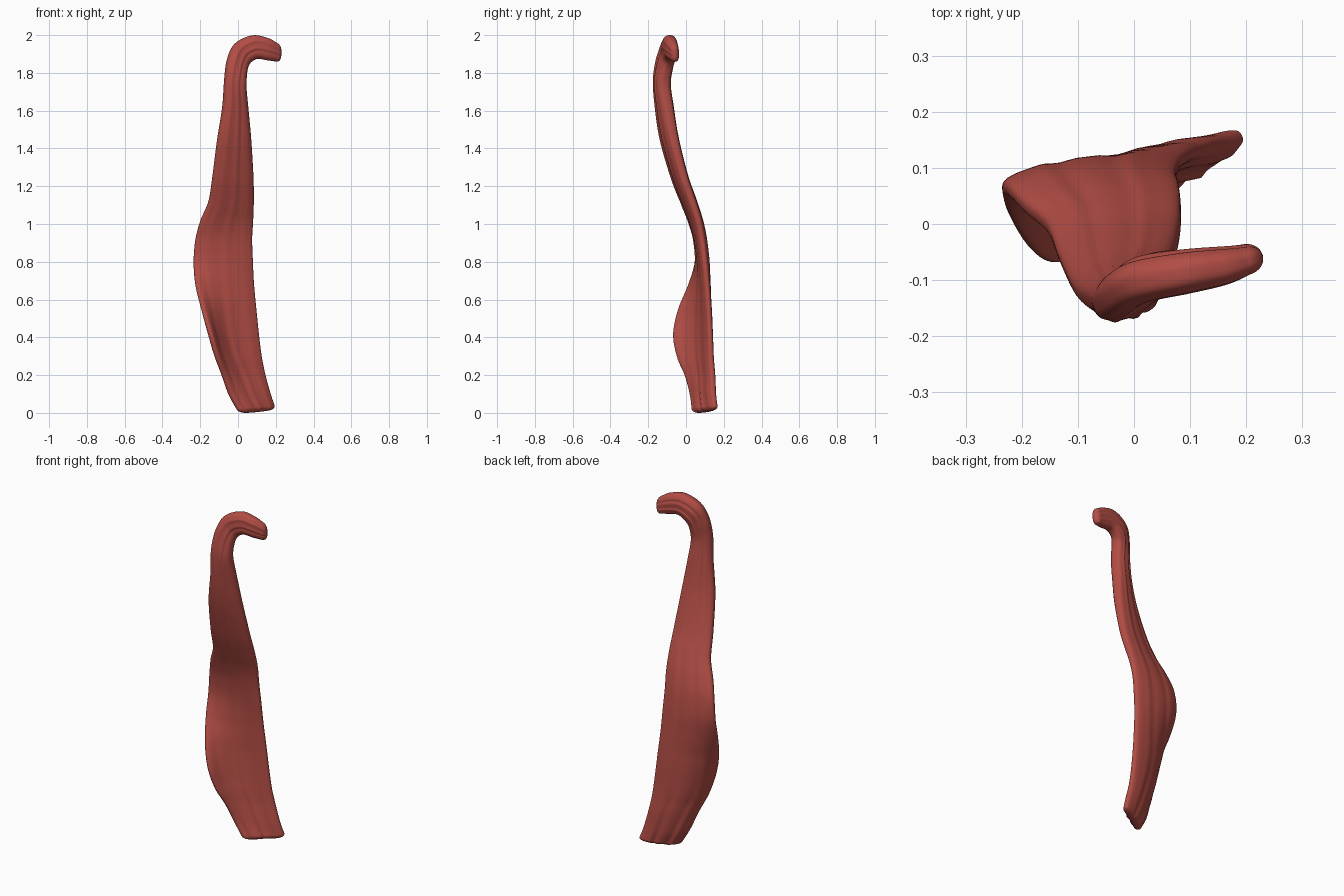
import bpy
import math
from mathutils import Vector

cube = bpy.data.objects.get("Cube")
if cube:
    bpy.data.objects.remove(cube, do_unlink=True)

# Strap stations from foot to hook: one edge (x, y, z), other edge (x, y, z), half thickness
STATIONS = [
    (-.002, .036, .03, .191, .158, .05, .028),
    (-.045, .025, .11, .172, .148, .11, .03),
    (-.078, -.005, .21, .145, .142, .21, .03),
    (-.112, -.048, .31, .125, .134, .31, .03),
    (-.145, -.068, .43, .11, .129, .43, .03),
    (-.185, -.04, .56, .097, .122, .56, .03),
    (-.222, .018, .69, .085, .112, .69, .03),
    (-.234, .06, .81, .079, .1, .81, .031),
    (-.225, .06, .93, .075, .085, .93, .032),
    (-.198, .032, 1.03, .08, .066, 1.03, .033),
    (-.156, -.006, 1.13, .083, .034, 1.13, .035),
    (-.135, -.058, 1.26, .081, -.01, 1.26, .036),
    (-.108, -.116, 1.46, .068, -.06, 1.46, .039),
    (-.08, -.14, 1.63, .051, -.09, 1.63, .041),
    (-.07, -.146, 1.78, .042, -.11, 1.74, .041),
    (-.052, -.134, 1.89, .045, -.096, 1.82, .041),
    (-.01, -.11, 1.97, .06, -.083, 1.86, .04),
    (.08, -.09, 2.01, .1, -.08, 1.885, .038),
    (.16, -.077, 1.995, .155, -.072, 1.878, .033),
    (.203, -.067, 1.972, .197, -.06, 1.872, .026),
]
STEPS = 8       # rings between neighbouring stations
SIDES = 72      # points around each ring
CAP = 7         # rings in each rounded end
SKEW = 0.35     # moves the fold toward the front edge


def spline(p0, p1, p2, p3, t):
    """Smooth interpolation between p1 and p2."""
    return 0.5 * (2 * p1 + (p2 - p0) * t
                  + (2 * p0 - 5 * p1 + 4 * p2 - p3) * t * t
                  + (3 * p1 - p0 - 3 * p2 + p3) * t ** 3)


def resample(stations):
    rows = []
    last = len(stations) - 1
    for i in range(last):
        near = [stations[min(max(i + k, 0), last)] for k in (-1, 0, 1, 2)]
        for step in range(STEPS):
            rows.append([spline(*values, step / STEPS) for values in zip(*near)])
    rows.append(list(stations[last]))
    return rows


def power(value, exponent):
    return math.copysign(abs(value) ** exponent, value)


def fibres(s, back, z):
    """Lengthwise grooves that deepen toward the foot."""
    depth = 0.06 + 0.1 * math.exp(-z / 0.15)
    phase = 1.3 if back else 0
    wave = math.sin(11 * s + phase + 0.6 * z) + 0.5 * math.sin(19 * s - phase)
    return 1 + depth * wave * (1 - s * s)


def ring(row, tangent, scale=1, shift=0):
    """Rounded strip section, bowed backward where the edge folds forward."""
    a, b, thick = Vector(row[:3]), Vector(row[3:6]), row[6]
    middle, half = (a + b) / 2, (b - a) / 2
    across = half.normalized()
    normal = tangent.cross(half).normalized()
    bow = 0.06 * math.exp(-((middle.z - 0.43) / 0.27) ** 2)
    # Keep the outer edge rounded as the ends close
    width = max(half.length - thick * (1 - scale), half.length * scale * 0.7)
    width *= scale ** 0.25
    points = []
    for k in range(SIDES):
        angle = math.tau * k / SIDES
        s = power(math.cos(angle), 0.85)
        side = power(math.sin(angle), 0.7)
        rise = bow * (1 - s * s) * (1 - SKEW * s)
        slant = bow * (2 * s * (1 - SKEW * s) + SKEW * (1 - s * s)) / half.length
        facing = (across * slant + normal).normalized()
        offset = side * thick * scale * fibres(s, side > 0, middle.z)
        points.append(middle + across * width * s + normal * rise
                      + facing * offset + tangent * shift)
    return points


def build_strap():
    rows = resample(STATIONS)
    centres = [(Vector(r[:3]) + Vector(r[3:6])) / 2 for r in rows]
    tangents = []
    for i in range(len(rows)):
        before, after = centres[max(i - 1, 0)], centres[min(i + 1, len(rows) - 1)]
        tangents.append((after - before).normalized())

    rings = []
    # Rounded foot
    for k in range(CAP):
        angle = math.pi / 2 * (1 - (k + 0.3) / CAP)
        rings.append(ring(rows[0], tangents[0], math.cos(angle), -0.026 * math.sin(angle)))
    # Body and hook
    rings += [ring(row, tangent) for row, tangent in zip(rows, tangents)]
    # Rounded hook tip
    for k in range(CAP):
        angle = math.pi / 2 * (k + 0.7) / CAP
        rings.append(ring(rows[-1], tangents[-1], math.cos(angle), 0.032 * math.sin(angle)))

    verts = [p for points in rings for p in points]
    faces = []
    for i in range(len(rings) - 1):
        for k in range(SIDES):
            n = (k + 1) % SIDES
            faces.append((i * SIDES + k, i * SIDES + n,
                          (i + 1) * SIDES + n, (i + 1) * SIDES + k))
    # Closed ends, with a strip of quads across each
    for base in (0, (len(rings) - 1) * SIDES):
        for k in range(SIDES // 2):
            quad = (base + k, base + k + 1,
                    base + SIDES - k - 1, base + (SIDES - k) % SIDES)
            faces.append(tuple(dict.fromkeys(quad)))

    # Rest the foot on the ground
    floor = min(p.z for p in verts)
    for p in verts:
        p.z -= floor

    mesh = bpy.data.meshes.new("muscle_strap")
    mesh.from_pydata(verts, [], faces)
    mesh.validate()
    obj = bpy.data.objects.new("muscle_strap", mesh)
    bpy.context.collection.objects.link(obj)
    return obj


# Muscle red
red = bpy.data.materials.new("muscle_red")
red.use_nodes = True
colour = (0.45, 0.075, 0.06, 1)
red.diffuse_color = colour
red.node_tree.nodes["Principled BSDF"].inputs["Base Color"].default_value = colour

strap = build_strap()
strap.data.materials.append(red)
bpy.context.view_layer.objects.active = strap
strap.select_set(True)
bpy.ops.object.mode_set(mode="EDIT")
bpy.ops.mesh.select_all(action="SELECT")
bpy.ops.mesh.normals_make_consistent(inside=False)
bpy.ops.object.mode_set(mode="OBJECT")
bpy.ops.object.shade_smooth_by_angle(angle=math.radians(50))
